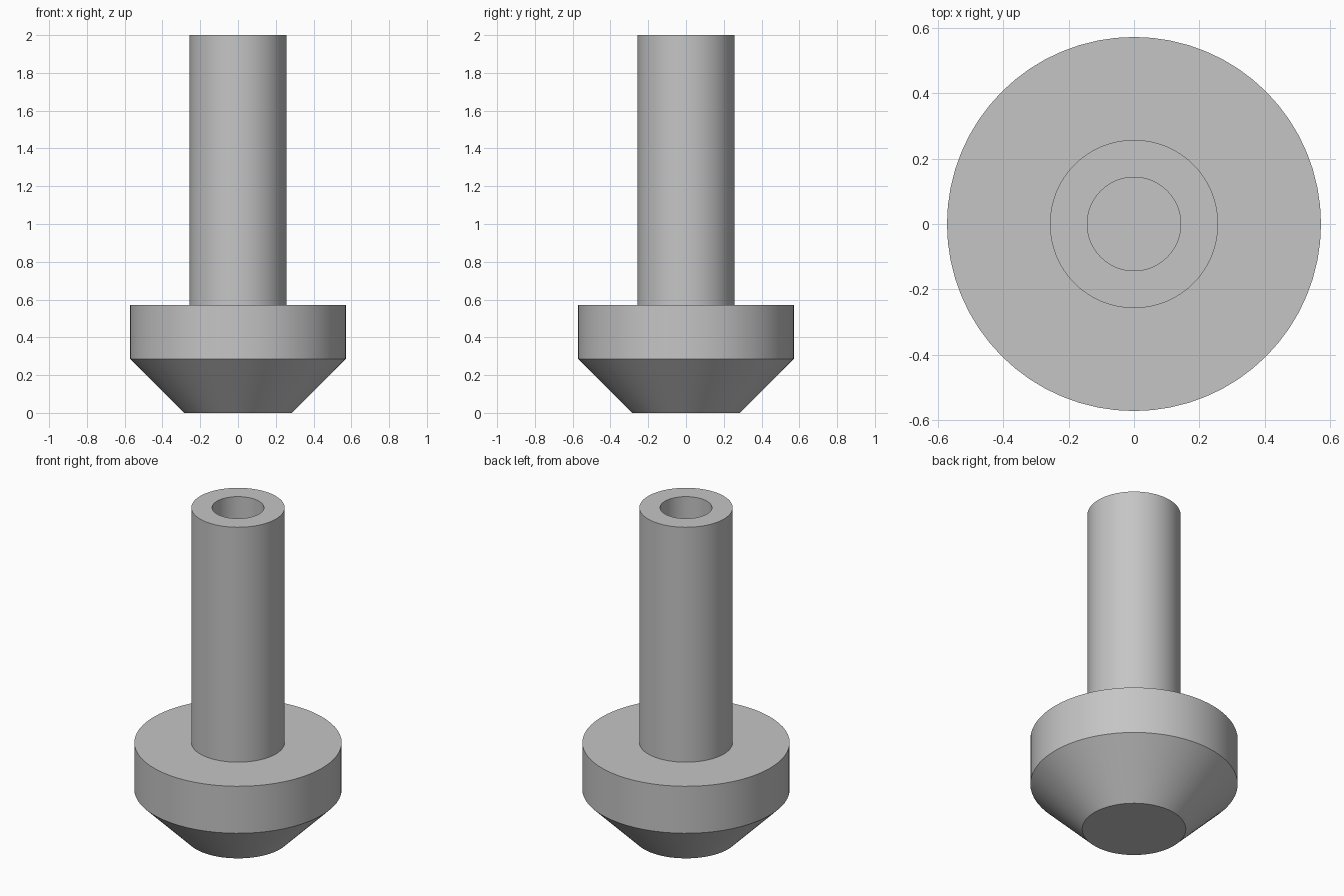
import bpy
import bmesh
import math

cube = bpy.data.objects.get("Cube")
if cube:
    bpy.data.objects.remove(cube, do_unlink=True)

SEGMENTS = 64
UNIT = 1 / 7

grey = bpy.data.materials.new("plain_grey")
grey.use_nodes = True
colour = (0.56, 0.56, 0.56, 1)
grey.diffuse_color = colour
grey.node_tree.nodes["Principled BSDF"].inputs["Base Color"].default_value = colour


def lathe(name, profile):
    """Turn (radius, height) points around z and cap both ends."""
    bm = bmesh.new()
    rings = []
    for radius, height in profile:
        ring = []
        for i in range(SEGMENTS):
            a = math.tau * i / SEGMENTS
            ring.append(bm.verts.new((radius * UNIT * math.cos(a),
                                      radius * UNIT * math.sin(a),
                                      height * UNIT)))
        rings.append(ring)
    for low, high in zip(rings, rings[1:]):
        for i in range(SEGMENTS):
            j = (i + 1) % SEGMENTS
            bm.faces.new((low[i], low[j], high[j], high[i]))
    bm.faces.new(rings[0][::-1])
    bm.faces.new(rings[-1])
    bmesh.ops.recalc_face_normals(bm, faces=bm.faces[:])
    mesh = bpy.data.meshes.new(name)
    bm.to_mesh(mesh)
    bm.free()
    mesh.materials.append(grey)
    obj = bpy.data.objects.new(name, mesh)
    bpy.context.collection.objects.link(obj)
    bpy.ops.object.select_all(action="DESELECT")
    obj.select_set(True)
    bpy.context.view_layer.objects.active = obj
    bpy.ops.object.shade_smooth_by_angle(angle=math.radians(30))
    return obj


# Tapered foot, collar and stem, then the blind bore down inside the stem
foot = [(2, 0), (4, 2), (4, 4)]
stem = [(1.8, 4), (1.8, 14)]
bore = [(1, 14), (1, 4)]
lathe("bored_stem_foot", foot + stem + bore)
